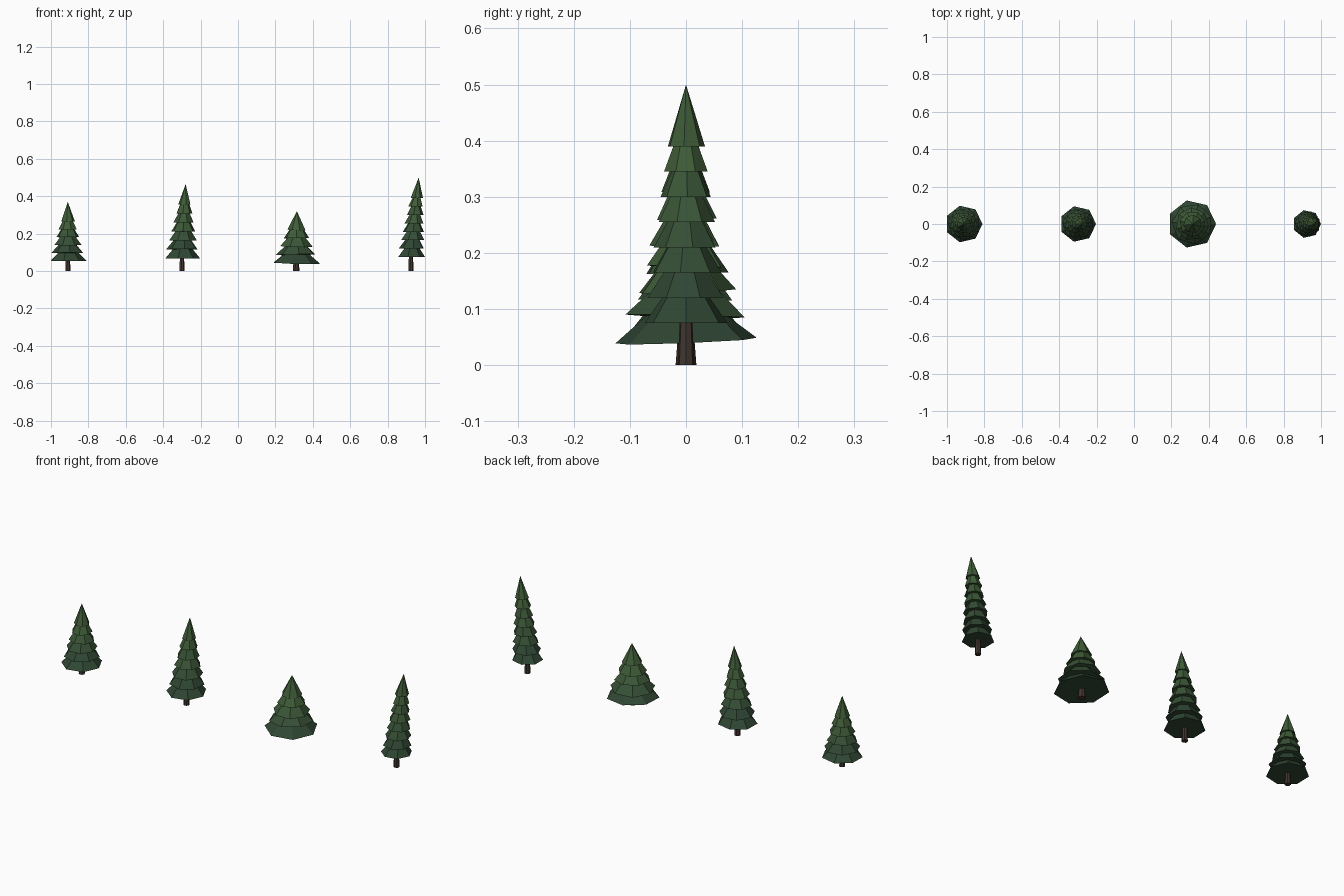
import bpy, bmesh
from math import cos, sin, pi

if "Cube" in bpy.data.objects:
    bpy.data.objects.remove(bpy.data.objects["Cube"])

SIDES = 7


def material(name, rgb):
    m = bpy.data.materials.new(name)
    m.diffuse_color = (*rgb, 1)
    m.use_nodes = True
    m.node_tree.nodes["Principled BSDF"].inputs["Base Color"].default_value = m.diffuse_color
    return m


BARK = material("bark", (0.055, 0.036, 0.028))
# needles lighten from the skirt to the tip
GREENS = [material(f"needles_{k}", (0.029 + 0.007 * k, 0.062 + 0.015 * k, 0.033 + 0.002 * k))
          for k in range(4)]


def ring(bm, cx, z, r, yaw, tilt=(0, 0)):
    verts = []
    for k in range(SIDES):
        x, y = r * cos(yaw + 2 * pi * k / SIDES), r * sin(yaw + 2 * pi * k / SIDES)
        verts.append(bm.verts.new((cx + x, y, z + tilt[0] * x + tilt[1] * y)))
    return verts


def bridge(bm, a, b, mat):
    for k in range(SIDES):
        n = (k + 1) % SIDES
        bm.faces.new((a[k], a[n], b[n], b[k])).material_index = mat


def finish(bm, name, mats):
    bmesh.ops.recalc_face_normals(bm, faces=bm.faces)
    me = bpy.data.meshes.new(name)
    bm.to_mesh(me)
    bm.free()
    for m in mats:
        me.materials.append(m)
    bpy.context.collection.objects.link(bpy.data.objects.new(name, me))


def tree(idx, x, lean, z0, z_last, tip, r0, r_last, tiers, trunk_r, tilt):
    def axis(z):
        return x + lean * max(0, z - z0) / (tip - z0)

    # tapered trunk
    bm = bmesh.new()
    low = ring(bm, x, 0, trunk_r, 0)
    high = ring(bm, x, z0 + 0.03, trunk_r * 0.7, 0)
    bridge(bm, low, high, 0)
    bm.faces.new(low)
    bm.faces.new(high)
    finish(bm, f"trunk_{idx}", [BARK])

    # stacked, slightly twisted and tilted skirts of branches
    bm = bmesh.new()
    step = (z_last - z0) / (tiers - 1)
    for i in range(tiers):
        t = i / (tiers - 1)
        z = z0 + i * step
        r = r0 + (r_last - r0) * t
        yaw = 0.37 * i
        mat = min(3, int(t * 4))
        s = 1 if i % 2 == 0 else -0.6
        rim = ring(bm, axis(z), z, r, yaw, (tilt[0] * s, tilt[1] * s))
        bm.faces.new(rim).material_index = mat
        if i == tiers - 1:
            apex = bm.verts.new((axis(tip), 0, tip))
            for k in range(SIDES):
                bm.faces.new((rim[k], rim[(k + 1) % SIDES], apex)).material_index = mat
        else:
            zt = z + step * 1.3
            top = ring(bm, axis(zt), zt, r * 0.45, yaw)
            bridge(bm, rim, top, mat)
            bm.faces.new(top).material_index = mat
    finish(bm, f"foliage_{idx}", GREENS)


tree(1, -0.91, 0.00, 0.055, 0.265, 0.37, 0.100, 0.038, 6, 0.015, (0.0, 0.02))
tree(2, -0.30, 0.02, 0.068, 0.356, 0.465, 0.097, 0.034, 7, 0.015, (0.0, 0.02))
tree(3, 0.31, 0.005, 0.043, 0.220, 0.32, 0.129, 0.050, 5, 0.019, (-0.03, 0.04))
tree(4, 0.924, 0.042, 0.075, 0.390, 0.50, 0.0755, 0.034, 8, 0.015, (0.0, 0.0))
